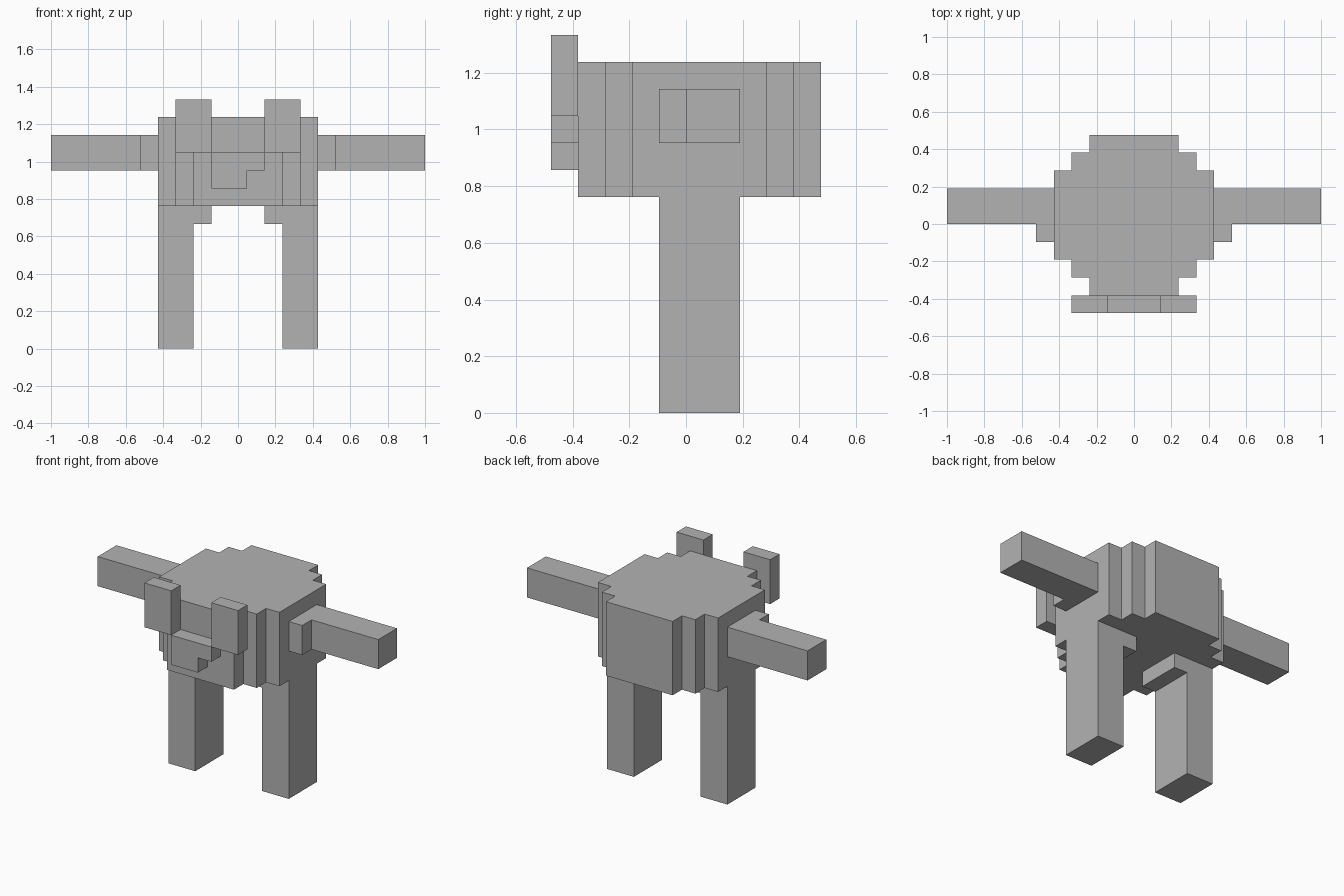
import bpy
import bmesh
from mathutils import Vector

cube = bpy.data.objects.get("Cube")
if cube:
    bpy.data.objects.remove(cube, do_unlink=True)

U = 2 / 21  # edge length of one block

grey = bpy.data.materials.new("plain grey")
grey.use_nodes = True
colour = (0.45, 0.45, 0.45, 1)
grey.diffuse_color = colour
grey.node_tree.nodes["Principled BSDF"].inputs["Base Color"].default_value = colour


def prism(name, outline, axis, low, high, side=1):
    """Extrude a block outline along y or z; side -1 mirrors it in x."""
    def place(a, b, depth):
        p = (a * side, b, depth) if axis == "z" else (a * side, depth, b)
        return Vector(p) * U

    bm = bmesh.new()
    face = bm.faces.new([bm.verts.new(place(a, b, low)) for a, b in outline])
    result = bmesh.ops.extrude_face_region(bm, geom=[face], use_keep_orig=True)
    moved = [g for g in result["geom"] if isinstance(g, bmesh.types.BMVert)]
    bmesh.ops.translate(bm, verts=moved, vec=place(0, 0, high - low))
    bmesh.ops.recalc_face_normals(bm, faces=bm.faces)
    mesh = bpy.data.meshes.new(name)
    bm.to_mesh(mesh)
    bm.free()
    mesh.materials.append(grey)
    obj = bpy.data.objects.new(name, mesh)
    bpy.context.collection.objects.link(obj)
    return obj


def rect(a0, b0, a1, b1):
    return [(a0, b0), (a1, b0), (a1, b1), (a0, b1)]


# Stepped round body
half = [(2.5, -4), (2.5, -3), (3.5, -3), (3.5, -2), (4.5, -2),
        (4.5, 3), (3.5, 3), (3.5, 4), (2.5, 4), (2.5, 5)]
prism("body", half + [(-x, y) for x, y in reversed(half)], "z", 8, 13)

# Notched mouth on the front
prism("mouth", [(-1.5, 9), (0.5, 9), (0.5, 10), (1.5, 10), (1.5, 11), (-1.5, 11)],
      "y", -5, -4)

# Paired parts
arm = [(4.5, -1), (5.5, -1), (5.5, 0), (10.5, 0), (10.5, 2), (4.5, 2)]
leg = [(2.5, 0), (4.5, 0), (4.5, 8), (1.5, 8), (1.5, 7), (2.5, 7)]
for label, side in (("left", 1), ("right", -1)):
    prism(label + "_arm", arm, "z", 10, 12, side)
    prism(label + "_leg", leg, "y", -1, 2, side)
    prism(label + "_eye", rect(1.5, 11, 3.5, 14), "y", -5, -4, side)
